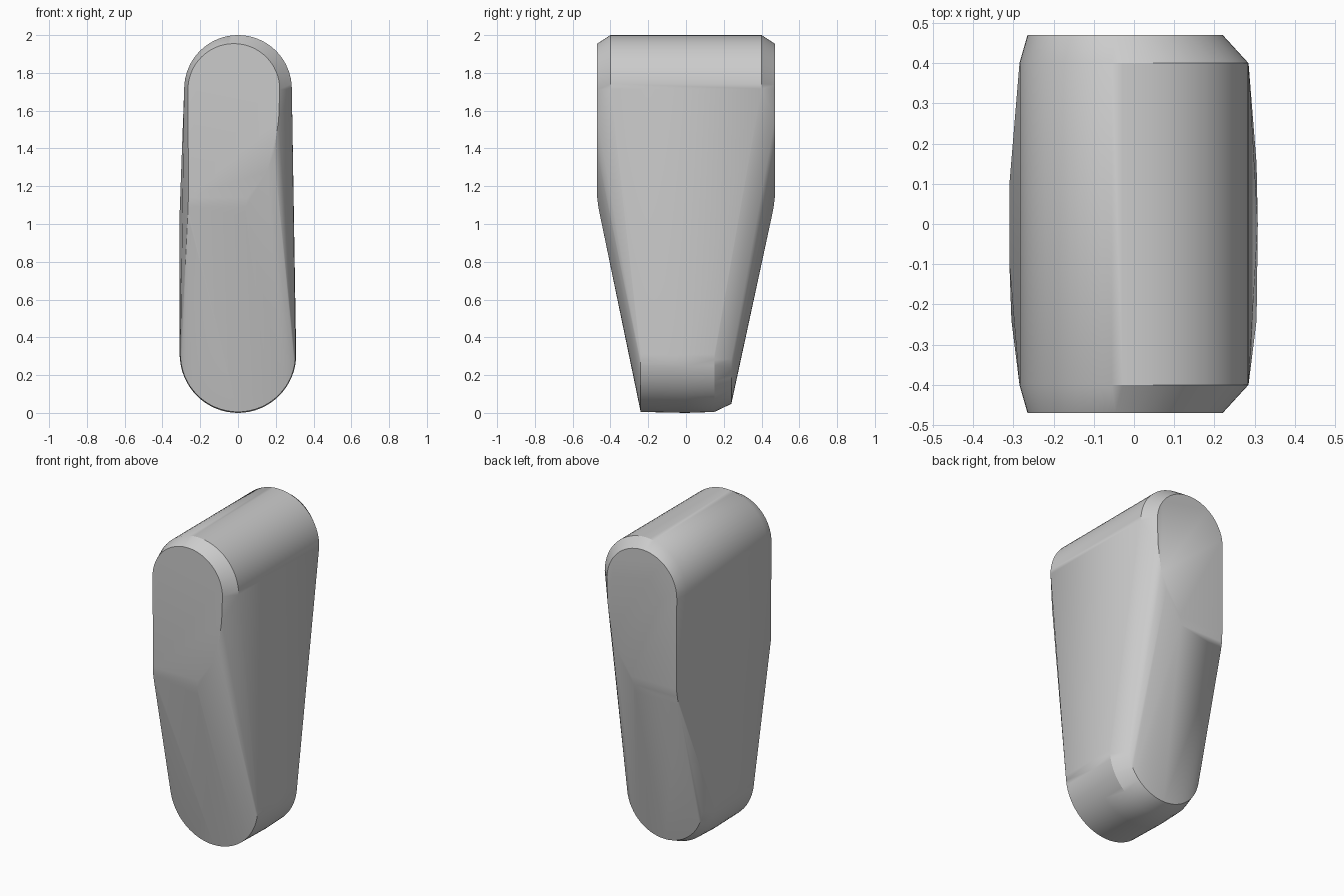
import bpy, bmesh, math

cube = bpy.data.objects.get("Cube")
if cube:
    bpy.data.objects.remove(cube, do_unlink=True)

STEPS = 32


def arc(cx, y, cz, radius, direction):
    """Half circle in the xz plane; direction 1 bulges up, -1 bulges down."""
    return [(cx + radius * math.cos(math.pi * i / STEPS), y,
             cz + direction * radius * math.sin(math.pi * i / STEPS))
            for i in range(STEPS + 1)]


points = []
for side in (-1, 1):
    # Rounded top: full rim, then the inset end face
    points += arc(0, side * 0.40, 1.715, 0.285, 1)
    points += arc(-0.022, side * 0.47, 1.712, 0.243, 1)
    # Lower outline of the end face, wider chamfer on one side
    points += [(x, side * 0.47, z) for x, z in
               ((0.215, 1.55), (0.19, 1.38), (0.155, 1.28), (0.05, 1.14), (-0.262, 1.14))]
    # Softened break where the end starts to taper
    points += [(x, side * y, z) for x in (-0.265, 0.04)
               for y, z in ((0.464, 1.09), (0.454, 1.04))]
    # Slight swell of the flat flank
    points += [(-0.31, side * 0.1, z) for z in (1.03, 0.31)]

# Rounded foot: sharp front edge, chamfered back edge
points += arc(0, -0.24, 0.31, 0.305, -1)
points += arc(0, 0, 0.308, 0.308, -1)
points += arc(0, 0.15, 0.31, 0.305, -1)
points += arc(-0.02, 0.24, 0.31, 0.262, -1)

# Wrap all sections in one convex skin
bm = bmesh.new()
for p in points:
    bm.verts.new(p)
hull = bmesh.ops.convex_hull(bm, input=bm.verts[:])
loose = {g for g in hull["geom_interior"] + hull["geom_unused"]
         if isinstance(g, bmesh.types.BMVert)}
bmesh.ops.delete(bm, geom=list(loose), context="VERTS")
bmesh.ops.dissolve_limit(bm, angle_limit=math.radians(0.5),
                         verts=bm.verts[:], edges=bm.edges[:])
bmesh.ops.recalc_face_normals(bm, faces=bm.faces[:])
mesh = bpy.data.meshes.new("tapered_body")
bm.to_mesh(mesh)
bm.free()

body = bpy.data.objects.new("tapered_body", mesh)
bpy.context.collection.objects.link(body)

# Plain grey
grey = bpy.data.materials.new("plain_grey")
grey.use_nodes = True
color = (0.6, 0.6, 0.6, 1)
grey.diffuse_color = color
grey.node_tree.nodes["Principled BSDF"].inputs["Base Color"].default_value = color
mesh.materials.append(grey)

bpy.ops.object.select_all(action="DESELECT")
body.select_set(True)
bpy.context.view_layer.objects.active = body
bpy.ops.object.shade_smooth_by_angle(angle=math.radians(30))
